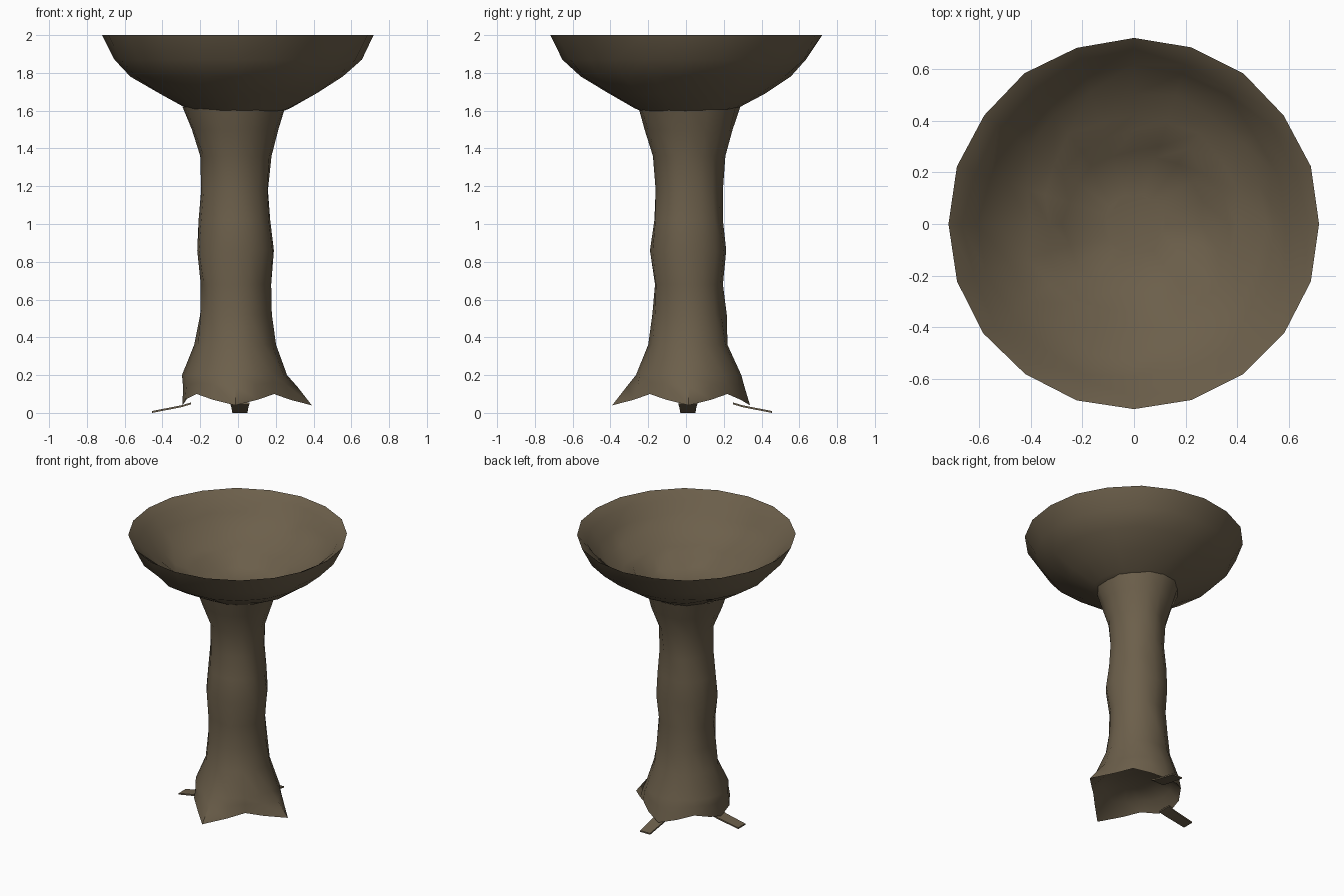
import bpy, bmesh, math, random

if "Cube" in bpy.data.objects:
    bpy.data.objects.remove(bpy.data.objects["Cube"])
random.seed(4)

stone = bpy.data.materials.new("weathered brown")
stone.diffuse_color = (0.15, 0.115, 0.07, 1)
stone.use_nodes = True
stone.node_tree.nodes["Principled BSDF"].inputs["Base Color"].default_value = stone.diffuse_color


def make(name, bm, angle=50):
    bmesh.ops.recalc_face_normals(bm, faces=bm.faces)
    me = bpy.data.meshes.new(name)
    bm.to_mesh(me)
    bm.free()
    ob = bpy.data.objects.new(name, me)
    bpy.context.collection.objects.link(ob)
    me.materials.append(stone)
    bpy.ops.object.select_all(action='DESELECT')
    bpy.context.view_layer.objects.active = ob
    ob.select_set(True)
    bpy.ops.object.shade_smooth_by_angle(angle=math.radians(angle))
    return ob


def loft(bm, rings, cap_start=False, cap_end=False):
    loops = [[bm.verts.new(p) for p in ring] for ring in rings]
    n = len(loops[0])
    for a, b in zip(loops, loops[1:]):
        for i in range(n):
            j = (i + 1) % n
            bm.faces.new((a[i], a[j], b[j], b[i]))
    if cap_start:
        bm.faces.new(loops[0])
    if cap_end:
        bm.faces.new(loops[-1])


def ring(r, z, n, jitter=0.0, cx=0.0, cy=0.0, jz=0.0):
    pts = []
    for i in range(n):
        a = 2 * math.pi * i / n
        q = r + random.uniform(-jitter, jitter)
        pts.append((cx + q * math.cos(a), cy + q * math.sin(a),
                    z + random.uniform(-jz, jz)))
    return pts


# Bowl: outer wall, uneven rim lip, terraced inside and sunken floor
bm = bmesh.new()
outer = [(0.22, 1.59, 0), (0.275, 1.612, 0.008), (0.42, 1.69, 0.015),
         (0.56, 1.78, 0.012), (0.645, 1.87, 0.012), (0.72, 2.0, 0.003)]
inner = [(0.655, 1.95, 0.025, 0.012), (0.60, 1.865, 0.02, 0.015),
         (0.52, 1.80, 0.02, 0.015), (0.41, 1.725, 0.03, 0.012),
         (0.34, 1.705, 0.03, 0.012), (0.27, 1.64, 0.02, 0.01),
         (0.12, 1.605, 0.01, 0)]
loft(bm, [ring(r, z, 20, j) for r, z, j in outer] +
     [ring(r, z, 20, j, jz=k) for r, z, j, k in inner], True, True)
make("bowl", bm, 40)

# Trunk-like column, flaring into four pointed feet with arches between
N = 16
CX, CY = -0.014, 0.014
tips = [0.405, 0.325, 0.28, 0.405]     # right, back, left, front


def skirt(z_tip, z_notch, blend, inset=0.0):
    pts = []
    for i in range(N):
        a = 2 * math.pi * i / N
        tip = tips[((i + 2) // 4) % 4]
        t = (0, 0.5, 1, 0.5)[i % 4]
        end = tip + (0.29 - tip) * (0, 0.8, 1, 0.8)[i % 4]
        r = 0.275 + (end - 0.275) * blend - inset
        pts.append((CX + r * math.cos(a), CY + r * math.sin(a),
                    z_tip + (z_notch - z_tip) * t))
    return pts


bm = bmesh.new()
profile = [(0.272, 1.62), (0.235, 1.5), (0.187, 1.36), (0.175, 1.18),
           (0.188, 1.02), (0.205, 0.86), (0.186, 0.68), (0.194, 0.52),
           (0.212, 0.36), (0.275, 0.2)]
rings = [ring(r, z, N, 0.008, CX, CY) for r, z in profile]
rings += [skirt(0.14, 0.16, 0.4), skirt(0.04, 0.10, 1.0),
          skirt(0.13, 0.15, 0.2, 0.05),
          ring(0.12, 0.18, N, 0, CX, CY)]
loft(bm, rings, False, True)
make("column", bm)

# Two thin stray roots lying on the ground
for name, ang in (("left_root", math.pi), ("back_root", math.pi / 2)):
    bm = bmesh.new()
    c, s = math.cos(ang), math.sin(ang)
    off = 0.01
    rings = []
    for d, z, w in ((0.25, 0.045, 0.05), (0.30, 0.03, 0.045), (0.455, 0.0, 0.04)):
        rings.append([(c * d - s * (k * w - off), s * d + c * (k * w - off), z + h)
                      for k, h in ((-1, 0), (1, 0), (1, 0.01), (-1, 0.01))])
    loft(bm, rings, True, True)
    make(name, bm, 30)
